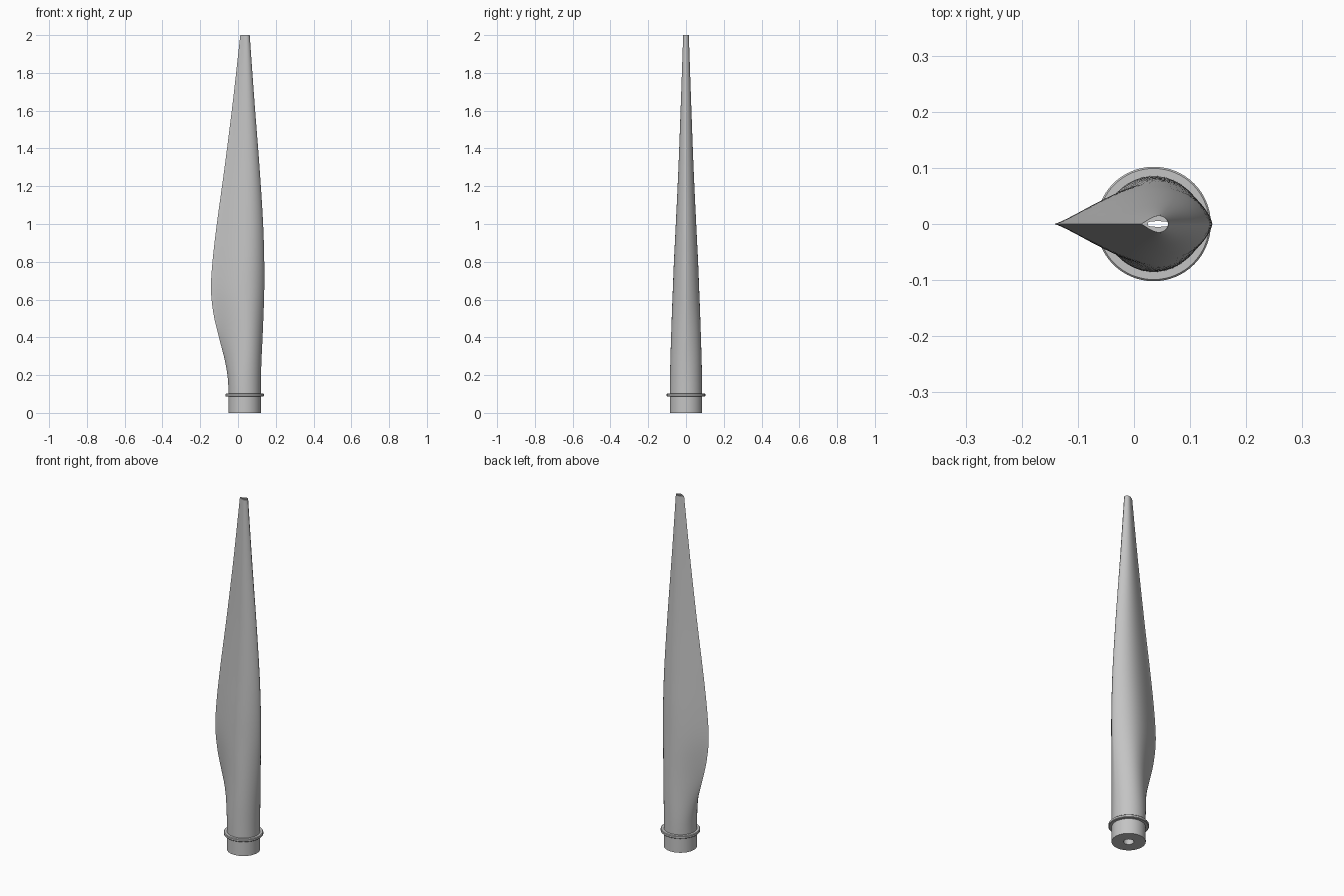
import bpy
import bmesh
from math import cos, sin, pi, copysign, radians

if "Cube" in bpy.data.objects:
    bpy.data.objects.remove(bpy.data.objects["Cube"])

SIDES = 64
ROOT_X = 0.035

grey = bpy.data.materials.new("light grey")
grey.use_nodes = True
grey.diffuse_color = (0.55, 0.55, 0.55, 1)
grey.node_tree.nodes["Principled BSDF"].inputs["Base Color"].default_value = (0.55, 0.55, 0.55, 1)

# Outline stations: height, leading edge x, trailing edge x, half thickness
STATIONS = [
    (0.0, 0.121, -0.051, 0.086),
    (0.16, 0.121, -0.052, 0.085),
    (0.27, 0.124, -0.068, 0.083),
    (0.4, 0.13, -0.101, 0.079),
    (0.52, 0.135, -0.129, 0.075),
    (0.65, 0.139, -0.143, 0.07),
    (0.8, 0.139, -0.135, 0.064),
    (1.0, 0.133, -0.112, 0.054),
    (1.3, 0.114, -0.071, 0.04),
    (1.65, 0.087, -0.027, 0.027),
    (2.0, 0.062, 0.012, 0.015),
]


def smooth_value(z, col):
    """Cubic interpolation of one station column at height z."""
    n = len(STATIONS)
    i = max(k for k in range(n - 1) if STATIONS[k][0] <= z)

    def slope(k):
        a, b = STATIONS[max(k - 1, 0)], STATIONS[min(k + 1, n - 1)]
        return (b[col] - a[col]) / (b[0] - a[0])

    p, q = STATIONS[i], STATIONS[i + 1]
    h = q[0] - p[0]
    t = (z - p[0]) / h
    e = t * t * (3 - 2 * t)
    return (p[col] * (1 - e) + q[col] * e
            + h * t * (1 - t) * ((1 - t) * slope(i) - t * slope(i + 1)))


def outer_ring(z):
    """Round at the root, blending to a teardrop with a thin tail."""
    lead, trail, half = (smooth_value(z, c) for c in (1, 2, 3))
    w = min(max((z - 0.14) / 0.4, 0), 1)
    w = w * w * (3 - 2 * w)
    p, q = 0.5 + 0.2 * w, 0.5 + 0.8 * w
    peak = p / (p + q)
    top = peak ** p * (1 - peak) ** q
    ring = []
    for k in range(SIDES):
        a = 2 * pi * k / SIDES
        s = min(max((1 - cos(a)) / 2, 0), 1)
        y = half * s ** p * (1 - s) ** q / top
        ring.append((lead - s * (lead - trail), copysign(y, sin(a)), z))
    return ring


def bore_ring(z):
    """Round hole at the root, narrowing to a slot at the tip."""
    t = z / 2
    ring = []
    for k in range(SIDES):
        a = 2 * pi * k / SIDES
        y = copysign(abs(sin(a)) ** (1 - 0.6 * t), sin(a))
        ring.append((ROOT_X + 0.008 * t + (0.026 - 0.008 * t) * cos(a),
                     (0.026 - 0.021 * t) * y, z))
    return ring


def loft_loop(name, rings):
    """Join rings in order, the last back to the first."""
    bm = bmesh.new()
    loops = [[bm.verts.new(co) for co in ring] for ring in rings]
    for i, low in enumerate(loops):
        high = loops[(i + 1) % len(loops)]
        for k in range(SIDES):
            j = (k + 1) % SIDES
            bm.faces.new((low[k], low[j], high[j], high[k]))
    bmesh.ops.recalc_face_normals(bm, faces=bm.faces)
    mesh = bpy.data.meshes.new(name)
    bm.to_mesh(mesh)
    bm.free()
    mesh.materials.append(grey)
    obj = bpy.data.objects.new(name, mesh)
    bpy.context.collection.objects.link(obj)
    bpy.ops.object.select_all(action="DESELECT")
    obj.select_set(True)
    bpy.context.view_layer.objects.active = obj
    bpy.ops.object.shade_smooth_by_angle(angle=radians(35))
    return obj


# Hollow blade: outside going up, bore going down
heights = [2 * i / 60 for i in range(61)]
loft_loop("blade", [outer_ring(z) for z in heights]
          + [bore_ring(z) for z in reversed(heights[::6])])

# Collar round the root with softened rim
COLLAR = [(0.084, 0.086), (0.099, 0.086), (0.102, 0.089),
          (0.102, 0.099), (0.099, 0.102), (0.084, 0.102)]
loft_loop("root_collar", [
    [(ROOT_X + r * cos(2 * pi * k / SIDES), r * sin(2 * pi * k / SIDES), z)
     for k in range(SIDES)] for r, z in COLLAR])
